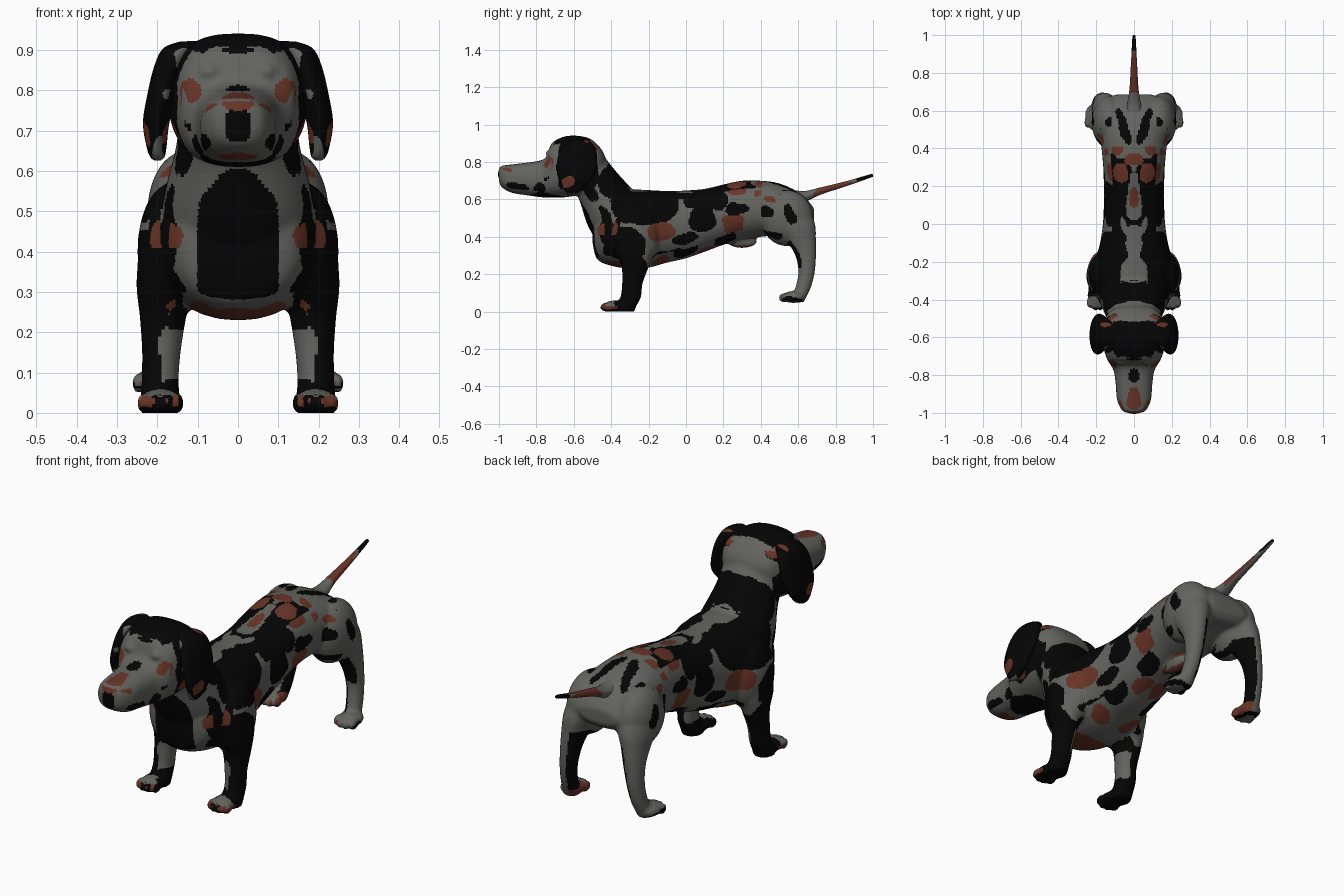
import bpy, bmesh, math
from mathutils import Vector, Matrix, noise

GREY, BLACK, RUST = 0, 1, 2
mats = []
for name, col in (("grey coat", (0.125, 0.125, 0.113)), ("black coat", (0.0015, 0.0015, 0.0015)),
                  ("rust coat", (0.14, 0.034, 0.02))):
    m = bpy.data.materials.new(name)
    m.diffuse_color = (*col, 1)
    mats.append(m)


def loft(bm, rings, angle, power=2.0, steps=6, n=32, side=1):
    """Skin rings (x, y, z, half width, half depth); depth axis turned by angle in the yz plane."""
    a = math.radians(angle)
    axis = Vector((0, math.sin(a), math.cos(a)))
    pts = [rings[0]] + list(rings) + [rings[-1]]
    loops = []
    for i in range(1, len(pts) - 1):
        for k in range(steps if i < len(pts) - 2 else 1):
            t = k / steps
            if i < len(pts) - 2:
                r = [0.5 * (2 * p1 + (p2 - p0) * t + (2 * p0 - 5 * p1 + 4 * p2 - p3) * t * t
                            + (3 * p1 - p0 - 3 * p2 + p3) * t ** 3)
                     for p0, p1, p2, p3 in zip(pts[i - 1], pts[i], pts[i + 1], pts[i + 2])]
            else:
                r = pts[i]
            loop = []
            for j in range(n):
                th = 2 * math.pi * j / n
                c, s = math.cos(th), math.sin(th)
                u = math.copysign(abs(c) ** (2 / power), c) * r[3]
                v = math.copysign(abs(s) ** (2 / power), s) * r[4]
                p = Vector(r[:3]) + Vector((u, 0, 0)) + axis * v
                p.x *= side
                loop.append(bm.verts.new(p))
            loops.append(loop)
    for A, B in zip(loops, loops[1:]):
        for j in range(n):
            bm.faces.new((A[j], A[(j + 1) % n], B[(j + 1) % n], B[j]))
    bm.faces.new(loops[0])
    bm.faces.new(loops[-1])


def ball(bm, centre, radii):
    bmesh.ops.create_uvsphere(bm, u_segments=24, v_segments=16, radius=1,
                              matrix=Matrix.Translation(centre) @ Matrix.Diagonal((*radii, 1)))


# Coat markings: colour, u, v, half size u, half size v, turn in degrees
SIDE = [  # u = y, v = z
    (BLACK, -.22, .57, .18, .10, 0), (BLACK, -.39, .70, .08, .09, -40), (BLACK, -.33, .36, .12, .10, -15),
    (BLACK, -.44, .46, .05, .10, 10), (BLACK, -.29, .12, .10, .19, 0), (BLACK, .11, .59, .12, .05, 5),
    (BLACK, .09, .49, .07, .06, 0), (BLACK, 0, .39, .07, .03, 15), (BLACK, -.08, .31, .10, .025, 10),
    (BLACK, .20, .37, .08, .025, 15), (BLACK, .27, .545, .06, .03, 0), (BLACK, .43, .53, .04, .03, -20),
    (BLACK, .56, .52, .025, .05, 25), (BLACK, .46, .41, .06, .022, -10), (RUST, -.13, .43, .07, .05, 0),
    (RUST, .25, .47, .06, .048, 0), (RUST, .28, .65, .055, .03, 0), (RUST, .38, .63, .02, .02, 0),
    (RUST, .45, .60, .025, .02, 0), (BLACK, .50, .64, .03, .015, 0), (RUST, -.42, .02, .05, .016, 0),
    (BLACK, .57, .062, .05, .012, 0)]
HEAD_SIDE = [
    (BLACK, -.58, .79, .11, .17, 0), (GREY, -.465, .83, .032, .042, 0), (RUST, -.50, .885, .02, .02, 0),
    (RUST, -.63, .69, .03, .028, 0), (BLACK, -.90, .665, .06, .022, -12), (BLACK, -.78, .66, .03, .025, 0),
    (RUST, -.73, .79, .02, .025, 0), (RUST, -.97, .765, .03, .015, 0), (BLACK, -.50, .62, .025, .04, 20),
    (RUST, .79, .655, .11, .02, 15), (BLACK, .97, .72, .06, .03, 0)]
TOP = [  # u = |x|, v = y
    (BLACK, .11, -.20, .15, .26, 0), (BLACK, .09, .10, .10, .26, 0), (GREY, 0, -.28, .07, .11, 0),
    (GREY, 0, -.12, .03, .12, 0), (GREY, .04, -.02, .02, .06, -25), (GREY, 0, .15, .038, .12, 0),
    (RUST, 0, .14, .025, .05, 0), (BLACK, .12, .33, .03, .05, 0), (RUST, .07, .28, .04, .05, 0),
    (RUST, 0, .34, .045, .028, 0), (BLACK, .055, .52, .022, .10, -20), (RUST, .09, .39, .025, .02, 0),
    (RUST, .16, .45, .02, .02, 0), (BLACK, .13, .54, .018, .025, 0), (BLACK, 0, -.61, .25, .095, 0),
    (BLACK, 0, -.80, .038, .032, 0), (RUST, 0, -.92, .042, .055, 0), (GREY, 0, -.46, .14, .035, 0),
    (RUST, .14, -.525, .04, .012, 0), (RUST, 0, .80, .04, .11, 0), (BLACK, 0, .97, .04, .05, 0)]
FRONT = [  # u = |x|, v = z
    (BLACK, 0, .42, .105, .18, 0), (BLACK, .21, .39, .055, .24, 0), (RUST, .18, .44, .038, .038, 0),
    (BLACK, .20, .12, .07, .20, 0), (GREY, .165, .14, .03, .075, 0), (RUST, .16, .25, .02, .03, 0),
    (RUST, .23, .03, .02, .02, 0), (RUST, .155, .03, .02, .02, 0), (BLACK, .14, .66, .025, .07, 0),
    (BLACK, 0, .715, .037, .038, 0), (RUST, 0, .77, .045, .022, 0), (BLACK, .05, .64, .028, .022, 0),
    (RUST, .105, .80, .022, .024, 0), (BLACK, 0, .93, .2, .03, 0), (BLACK, .21, .79, .06, .14, 0),
    (GREY, .18, .78, .015, .015, 0), (GREY, .19, .66, .025, .03, 0)]
BELOW = [  # u = |x|, v = y
    (RUST, 0, -.36, .12, .08, 0), (RUST, .08, -.14, .05, .04, 30), (BLACK, .11, 0, .05, .06, 0),
    (RUST, .05, .11, .035, .05, 20), (BLACK, .09, .21, .04, .06, 0), (RUST, 0, .30, .04, .09, 0),
    (BLACK, 0, -.75, .09, .10, 0), (RUST, 0, -.92, .04, .03, 0), (BLACK, .2, -.33, .06, .13, 0)]


def coat(c, nrm):
    """Choose the marking colour from the face position and direction."""
    ax = abs(c.x)
    p = Vector((ax, c.y, c.z))
    w1 = noise.noise(p * 14) * .018
    w2 = noise.noise(p * 14 + Vector((9, 5, 2))) * .018
    inward = nrm.x * math.copysign(1, c.x) < -.35
    if c.y > .4 and ax > .08 and c.z < .40:  # hind legs
        if inward:
            return BLACK if c.z + w1 > .10 else RUST
        if nrm.y < -.5 and .24 < c.z + w1 < .38:
            return BLACK
    if inward and c.y < -.15 and ax > .09 and c.z < .3:  # inner front legs
        return GREY if .08 < c.z + w1 < .2 else BLACK
    if c.z < .05 and c.y < 0 and nrm.z < -.5:  # soles
        return BLACK
    if nrm.z > .72 and c.z > .5:
        u, v, spots = ax, c.y, TOP
    elif nrm.z < -.65 and c.z > .15:
        u, v, spots = ax, c.y, BELOW
    elif nrm.y < -.5 and c.y < -.2:
        u, v, spots = ax, c.z, FRONT
    else:
        u, v, spots = c.y, c.z, SIDE + HEAD_SIDE
    colour = GREY
    for col, su, sv, ru, rv, turn in spots:
        du, dv = u + w1 - su, v + w2 - sv
        a = math.radians(turn)
        e = (du * math.cos(a) + dv * math.sin(a)) / ru
        f = (dv * math.cos(a) - du * math.sin(a)) / rv
        if abs(e) ** 2.6 + abs(f) ** 2.6 < 1:
            colour = col
    return colour


def ear_coat(c, nrm):
    return BLACK if nrm.y > .3 else coat(c, nrm)


def finish(name, bm, modifiers, rule=coat):
    """Turn a bmesh into a smooth object with its modifiers applied and its coat coloured."""
    bmesh.ops.recalc_face_normals(bm, faces=bm.faces)
    raw = bpy.data.meshes.new(name + " base")
    bm.to_mesh(raw)
    bm.free()
    ob = bpy.data.objects.new(name, raw)
    bpy.context.collection.objects.link(ob)
    for kind, props in modifiers:
        mod = ob.modifiers.new(kind, kind)
        for k, v in props.items():
            setattr(mod, k, v)
    bpy.context.view_layer.update()
    me = bpy.data.meshes.new_from_object(ob.evaluated_get(bpy.context.evaluated_depsgraph_get()))
    ob.modifiers.clear()
    ob.data = me
    me.name = name
    me.materials.clear()
    for m in mats:
        me.materials.append(m)
    for v in me.vertices:
        v.co.z = max(v.co.z, 0)
    for f in me.polygons:
        f.material_index = rule(f.center, f.normal)
        f.use_smooth = True


def spine(profile):
    return [(0, y, (b + t) / 2, w, (t - b) / 2) for y, b, t, w in profile]


body = bmesh.new()
# Torso: y, bottom, top, half width
loft(body, spine([(-.50, .37, .49, .06), (-.475, .28, .56, .14), (-.40, .245, .61, .19), (-.30, .23, .65, .21),
                  (-.20, .235, .65, .205), (-.10, .262, .645, .18), (0, .285, .648, .165), (.10, .32, .657, .16),
                  (.20, .357, .68, .16), (.30, .385, .70, .163), (.40, .40, .70, .172), (.50, .41, .685, .18),
                  (.60, .44, .64, .175), (.655, .45, .59, .15), (.685, .48, .55, .10)]), 0, 2.2)
# Neck
loft(body, [(0, -.32, .45, .20, .17), (0, -.40, .55, .18, .155), (0, -.47, .67, .152, .125),
            (0, -.53, .77, .15, .11)], 53)
# Head and muzzle
loft(body, spine([(-1.0, .70, .765, .035), (-.985, .665, .78, .065), (-.93, .635, .787, .09),
                  (-.85, .622, .797, .097), (-.78, .612, .808, .107), (-.745, .61, .83, .125), (-.722, .61, .895, .14),
                  (-.68, .61, .925, .155), (-.63, .613, .94, .167), (-.56, .63, .938, .172), (-.50, .68, .917, .155),
                  (-.45, .73, .865, .11), (-.43, .77, .82, .04)]), 0, 2.6)
ball(body, (0, -.985, .735), (.04, .022, .028))
# Underbelly bump
ball(body, (0, .30, .375), (.032, .08, .035))
for s in (1, -1):
    # Closed eyes
    ball(body, (.07 * s, -.728, .845), (.026, .022, .022))
    # Shoulder and front leg
    ball(body, (.165 * s, -.27, .40), (.085, .13, .17))
    loft(body, [(.17, -.27, .42, .075, .11), (.182, -.275, .32, .07, .10), (.186, -.272, .24, .058, .073),
                (.19, -.287, .15, .048, .055), (.193, -.295, .08, .046, .055), (.193, -.32, .03, .05, .055),
                (.193, -.33, -.005, .047, .052)], 90, side=s)
    # Thigh and hind leg
    ball(body, (.13 * s, .54, .50), (.095, .14, .15))
    loft(body, [(.13, .53, .57, .07, .12), (.145, .57, .47, .078, .12), (.16, .61, .39, .06, .085),
                (.17, .638, .31, .047, .058), (.18, .645, .22, .039, .045), (.188, .63, .14, .037, .042),
                (.195, .605, .08, .037, .04), (.198, .595, .05, .032, .035)], 90, side=s)
    # Paws with four toes each
    for px, py, pz in ((.192, -.378, .028), (.205, .575, .078)):
        ball(body, (px * s, py, pz), (.055, .065, .032))
        for k in range(4):
            t = k - 1.5
            ball(body, ((px + t * .028) * s, py - .058 + abs(t) * .014, pz - .004), (.016, .03, .025))
finish("body", body, [("REMESH", dict(mode='VOXEL', voxel_size=.0088)),
                      ("SMOOTH", dict(factor=.5, iterations=5))])

# Hanging ears
for s, label in ((1, "left"), (-1, "right")):
    ear = bmesh.new()
    loft(ear, [(.11, -.575, .922, .03, .03), (.145, -.575, .905, .04, .07), (.17, -.578, .86, .038, .098),
               (.188, -.583, .79, .037, .108), (.203, -.59, .72, .033, .095), (.202, -.605, .66, .025, .06),
               (.20, -.615, .635, .018, .035), (.20, -.617, .626, .008, .015)], 90, side=s)
    finish(label + " ear", ear, [("SUBSURF", dict(levels=1, render_levels=1))], ear_coat)

# Tail
tail = bmesh.new()
loft(tail, [(0, .57, .615, .048, .04), (0, .64, .618, .036, .028), (0, .72, .645, .024, .019),
            (0, .86, .685, .016, .013), (0, .985, .725, .009, .009), (0, .999, .728, .004, .004)], -15, steps=8, n=20)
finish("tail", tail, [("SUBSURF", dict(levels=1, render_levels=1))])
